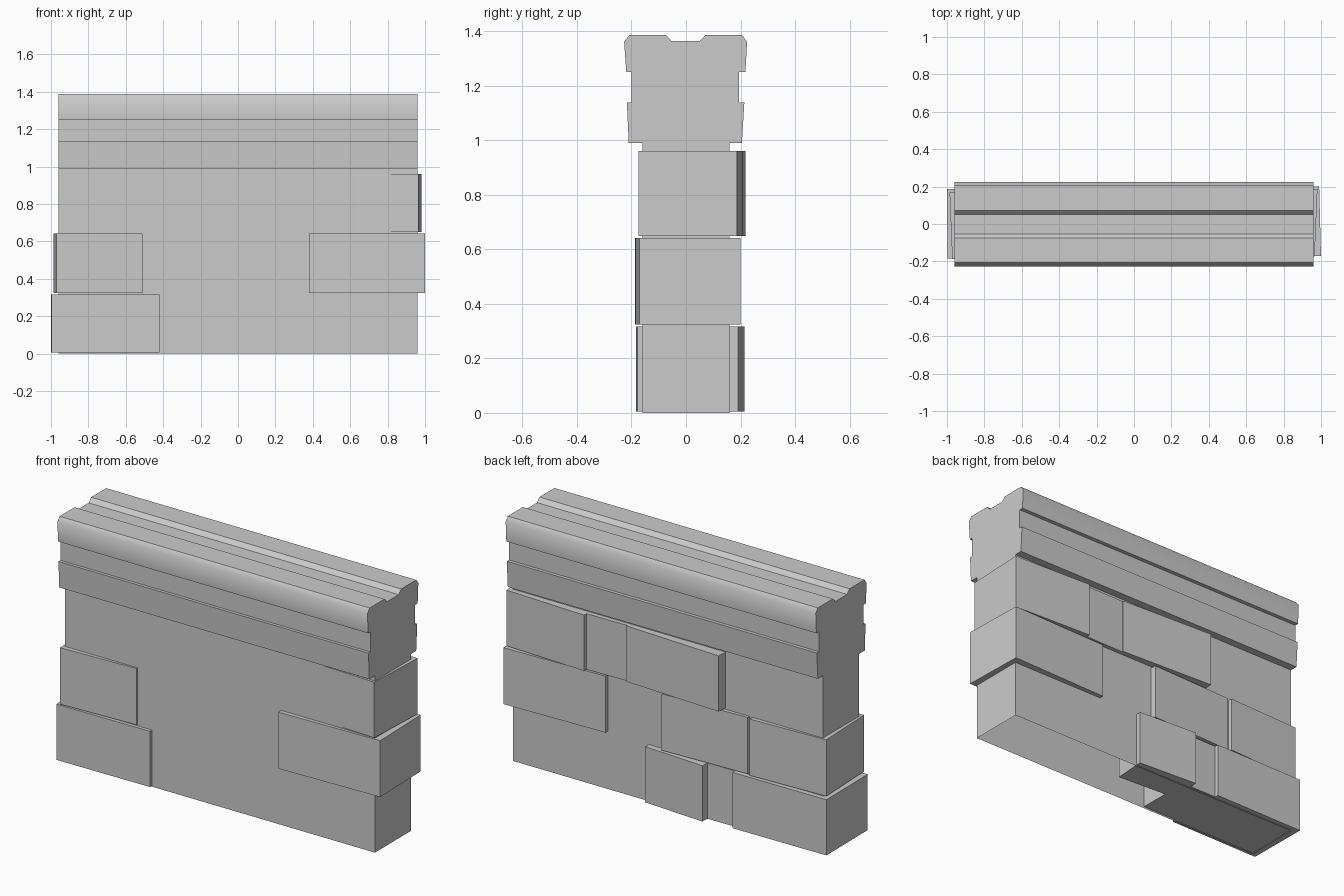
import bpy, bmesh
from math import radians
from mathutils import Matrix

if "Cube" in bpy.data.objects:
    bpy.data.objects.remove(bpy.data.objects["Cube"])


def finish(name, bm):
    bmesh.ops.recalc_face_normals(bm, faces=bm.faces)
    mesh = bpy.data.meshes.new(name)
    bm.to_mesh(mesh)
    bm.free()
    obj = bpy.data.objects.new(name, mesh)
    bpy.context.collection.objects.link(obj)
    return obj


# Wall core and coping: one cross-section (y, z) run along x, open underneath
half = 0.96
profile = [
    (-0.16, 0), (-0.16, 0.99), (-0.21, 0.99), (-0.217, 1.138),
    (-0.20, 1.138), (-0.20, 1.25), (-0.219, 1.25), (-0.227, 1.362),
    (-0.207, 1.387), (-0.075, 1.387), (-0.053, 1.364),
    (0.05, 1.364), (0.072, 1.387), (0.205, 1.387), (0.224, 1.362),
    (0.218, 1.25), (0.195, 1.25), (0.195, 1.138), (0.214, 1.138),
    (0.205, 0.99), (0.16, 0.99), (0.16, 0),
]
bm = bmesh.new()
left = [bm.verts.new((-half, y, z)) for y, z in profile]
right = [bm.verts.new((half, y, z)) for y, z in profile]
for i in range(len(profile) - 1):
    bm.faces.new((left[i], left[i + 1], right[i + 1], right[i]))
bm.faces.new(left)
bm.faces.new(right)
wall = finish("wall_with_coping", bm)

# Soften the rounded lip of the coping only
bpy.context.view_layer.objects.active = wall
wall.select_set(True)
bpy.ops.object.shade_smooth_by_angle(angle=radians(43))
wall.select_set(False)


# Stone blocks: slightly twisted boxes laid in three courses
def stone(name, z0, z1, x, y, width, depth, twist):
    bm = bmesh.new()
    bmesh.ops.create_cube(bm, size=1)
    bm.transform(Matrix.Translation((x, y, (z0 + z1) / 2))
                 @ Matrix.Rotation(radians(twist), 4, 'Z')
                 @ Matrix.Diagonal((width, depth, z1 - z0, 1)))
    finish(name, bm)


# Each course: (bottom, top), then (part, x, y, width, depth, twist)
courses = {
    "lower": ((0.005, 0.317), [
        ("left_corner", -0.71, 0.004, 0.577, 0.37, 0.5),
        ("inner", -0.45, 0.007, 0.50, 0.325, 0.5),
        ("back", -0.072, 0.108, 0.37, 0.19, -3.5),
    ]),
    "middle": ((0.325, 0.641), [
        ("left_corner", -0.748, -0.001, 0.462, 0.355, 2.3),
        ("back", -0.24, 0.035, 0.52, 0.30, 2.0),
        ("right_corner", 0.685, 0.007, 0.62, 0.37, 1.5),
    ]),
    "upper": ((0.649, 0.961), [
        ("right_corner", 0.726, 0.017, 0.495, 0.362, -2.4),
        ("back_inner", 0.30, 0.034, 0.40, 0.30, 0.8),
        ("back", -0.065, 0.079, 0.59, 0.25, -2.7),
    ]),
}
for course, ((z0, z1), stones) in courses.items():
    for part, *dims in stones:
        stone(f"{course}_{part}_stone", z0, z1, *dims)
